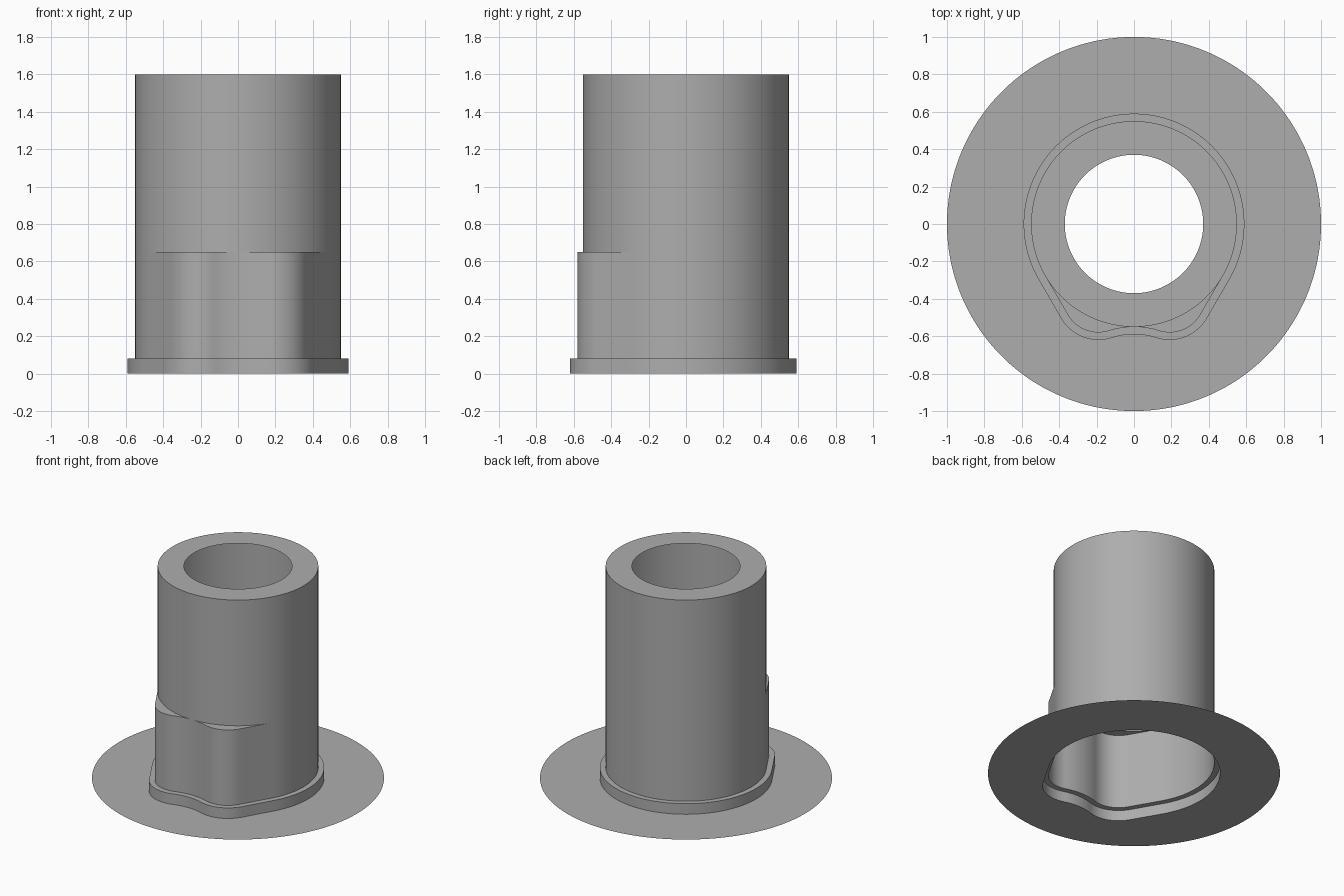
import bpy
import bmesh
from math import cos, sin, radians, atan2, degrees, hypot

if "Cube" in bpy.data.objects:
    bpy.data.objects.remove(bpy.data.objects["Cube"], do_unlink=True)

TUBE_R, BORE_R, DISC_R = 0.55, 0.37, 1.0
FLANGE_Z, LEDGE_Z, TOP_Z = 0.08, 0.65, 1.6
LIP = 0.04                        # flange overhang around the sleeve
LOBE_X, LOBE_Y, LOBE_R = 0.19, -0.39, 0.19
DIP_Y, DIP_R = -0.977, 0.427      # hollow between the two lobes

grey = bpy.data.materials.new("plain grey")
grey.use_nodes = True
grey.diffuse_color = (0.42, 0.42, 0.42, 1)
grey.node_tree.nodes["Principled BSDF"].inputs["Base Color"].default_value = grey.diffuse_color


def arc(cx, cy, r, start, end, steps):
    angles = [radians(start + (end - start) * i / steps) for i in range(steps + 1)]
    return [(cx + r * cos(a), cy + r * sin(a)) for a in angles]


def outline(offset):
    """Round back, straight flanks and two front lobes, counter-clockwise."""
    join = degrees(atan2(DIP_Y - LOBE_Y, LOBE_X))     # where lobe meets hollow
    back = arc(0, 0, TUBE_R + offset, 90, 210, 60)
    lobe = arc(-LOBE_X, LOBE_Y, LOBE_R + offset, 210, 360 + join, 16)
    hollow = arc(0, DIP_Y, DIP_R - offset, 180 + join, 90, 6)
    (ax, ay), (bx, by) = back[-1], lobe[0]
    flank = [(ax + (bx - ax) * i / 10, ay + (by - ay) * i / 10) for i in range(1, 10)]
    half = back + flank + lobe + hollow[1:]
    return half + [(-x, y) for x, y in reversed(half[1:-1])]


def circle(radius, like):
    """Circle whose points line up radially with another outline."""
    return [(x * radius / hypot(x, y), y * radius / hypot(x, y)) for x, y in like]


def loft(name, *rings):
    bm = bmesh.new()
    loops = [[bm.verts.new((x, y, z)) for x, y in pts] for pts, z in rings]
    for a, b in zip(loops, loops[1:]):
        for i in range(len(a)):
            j = (i + 1) % len(a)
            bm.faces.new((a[i], a[j], b[j], b[i]))
    bmesh.ops.remove_doubles(bm, verts=bm.verts, dist=0.0003)
    mesh = bpy.data.meshes.new(name)
    bm.to_mesh(mesh)
    bm.free()
    mesh.materials.append(grey)
    obj = bpy.data.objects.new(name, mesh)
    bpy.context.collection.objects.link(obj)
    bpy.ops.object.select_all(action="DESELECT")
    obj.select_set(True)
    bpy.context.view_layer.objects.active = obj
    bpy.ops.object.shade_smooth_by_angle(angle=radians(30))


sleeve, flange = outline(0), outline(LIP)
tube = circle(TUBE_R, sleeve)

# Thin disc with the flange-shaped opening
loft("base_disc", (circle(DISC_R, flange), 0), (flange, 0))
# Low collar and its lip
loft("base_flange", (flange, 0), (flange, FLANGE_Z), (sleeve, FLANGE_Z))
# Lobed lower wall and the ledges on top of the lobes
loft("lobed_sleeve", (sleeve, FLANGE_Z), (sleeve, LEDGE_Z), (tube, LEDGE_Z))
# Round upper wall and the ring around the top opening
loft("upper_tube", (tube, LEDGE_Z), (tube, TOP_Z), (circle(BORE_R, sleeve), TOP_Z))
